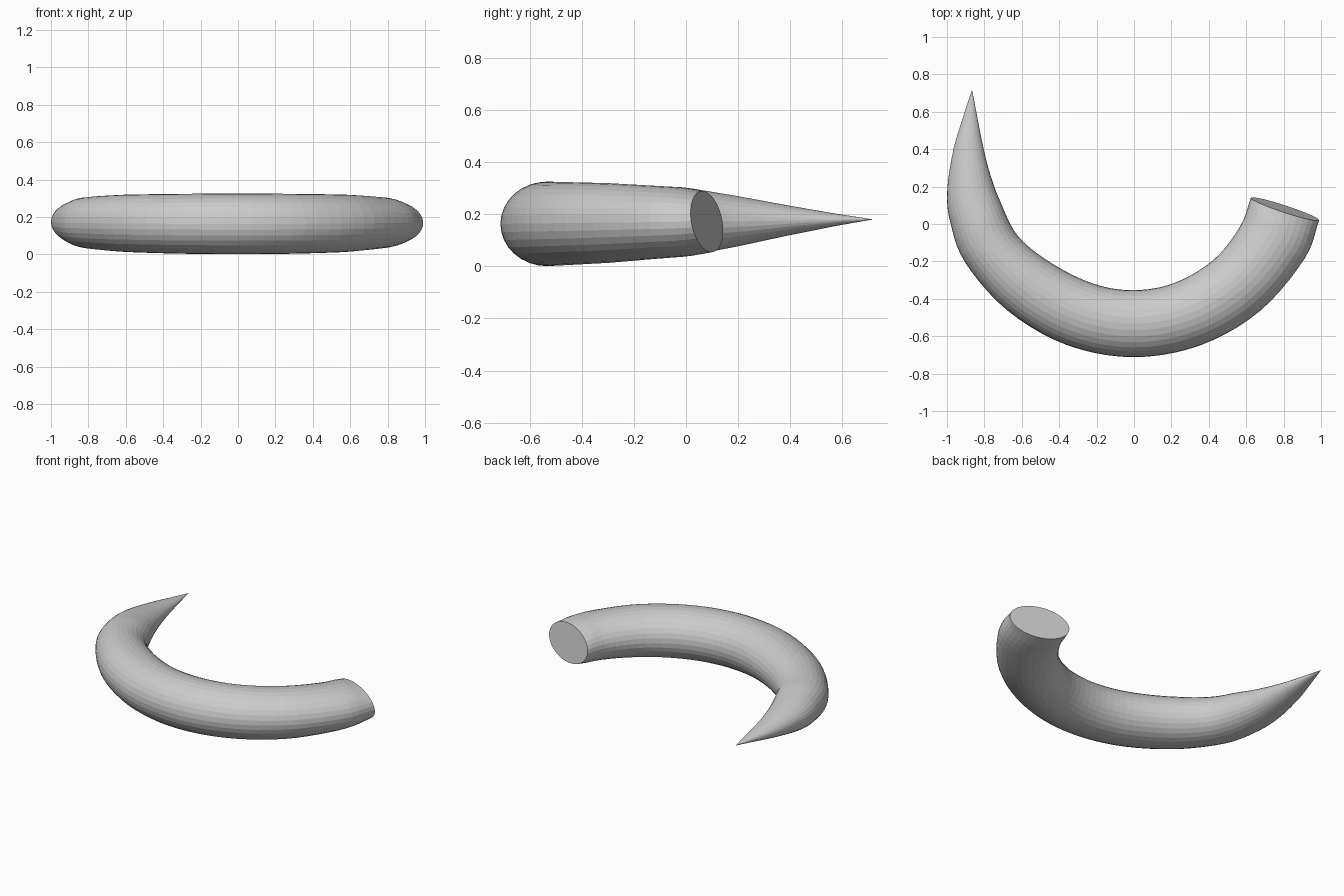
import bpy, bmesh, math
from mathutils import Vector

if "Cube" in bpy.data.objects:
    bpy.data.objects.remove(bpy.data.objects["Cube"])

SIDES, STEPS = 32, 5

# Outer and inner edge of the horn seen from above, from the cut base to the tip
stations = [
    (.990, .020, .625, .140), (.912, -.185, .567, -.013), (.675, -.464, .428, -.189),
    (.359, -.647, .219, -.314), (0, -.712, 0, -.354), (-.359, -.647, -.215, -.320),
    (-.675, -.464, -.440, -.210), (-.900, -.210, -.620, -.065), (-.980, 0, -.715, .120),
    (-.999, .170, -.770, .270), (-.965, .400, -.810, .430), (-.905, .600, -.845, .610),
]
TIP = Vector((-.866, .718, .18))

# Half height of the cross-section, which shrinks towards the back
heights = [(-.8, .162), (-.53, .162), (-.3, .153), (0, .132), (.2, .096), (.4, .056), (.6, .019), (.8, 0)]


def half_height(y):
    for (y0, h0), (y1, h1) in zip(heights, heights[1:]):
        if y <= y1:
            return h0 + (h1 - h0) * (y - y0) / (y1 - y0)
    return 0


def spline(points, steps):
    pts = [Vector(p) for p in points]
    pts = [2 * pts[0] - pts[1]] + pts + [2 * pts[-1] - pts[-2]]
    out = []
    for a, b, c, d in zip(pts, pts[1:], pts[2:], pts[3:]):
        for i in range(steps):
            t = i / steps
            out.append(.5 * (2 * b + (c - a) * t + (2 * a - 5 * b + 4 * c - d) * t * t
                             + (3 * b - a - 3 * c + d) * t ** 3))
    return out + [pts[-2]]


# Sweep an oval ring along the curve
bm = bmesh.new()
rings = []
for k, s in enumerate(spline(stations, STEPS)):
    outer, inner = Vector((s[0], s[1], 0)), Vector((s[2], s[3], 0))
    centre, side = (outer + inner) / 2, (outer - inner) / 2
    h = half_height(centre.y)
    centre.z = .163 + .014 * (centre.y + .535)
    # the cut base leans back slightly
    lean = Vector((-side.y, side.x, 0)).normalized() * -.16 * max(0, 1 - k / STEPS)
    rings.append([bm.verts.new(centre + side * math.cos(a) + (Vector((0, 0, 1)) + lean) * h * math.sin(a))
                  for a in (2 * math.pi * j / SIDES for j in range(SIDES))])

for r0, r1 in zip(rings, rings[1:]):
    for j in range(SIDES):
        n = (j + 1) % SIDES
        bm.faces.new((r0[j], r0[n], r1[n], r1[j]))

# Flat cut base and pointed tip
bm.faces.new(rings[0])
tip = bm.verts.new(TIP)
for j in range(SIDES):
    bm.faces.new((rings[-1][j], rings[-1][(j + 1) % SIDES], tip))
bmesh.ops.recalc_face_normals(bm, faces=bm.faces)

mesh = bpy.data.meshes.new("horn")
bm.to_mesh(mesh)
bm.free()
horn = bpy.data.objects.new("horn", mesh)
bpy.context.collection.objects.link(horn)
